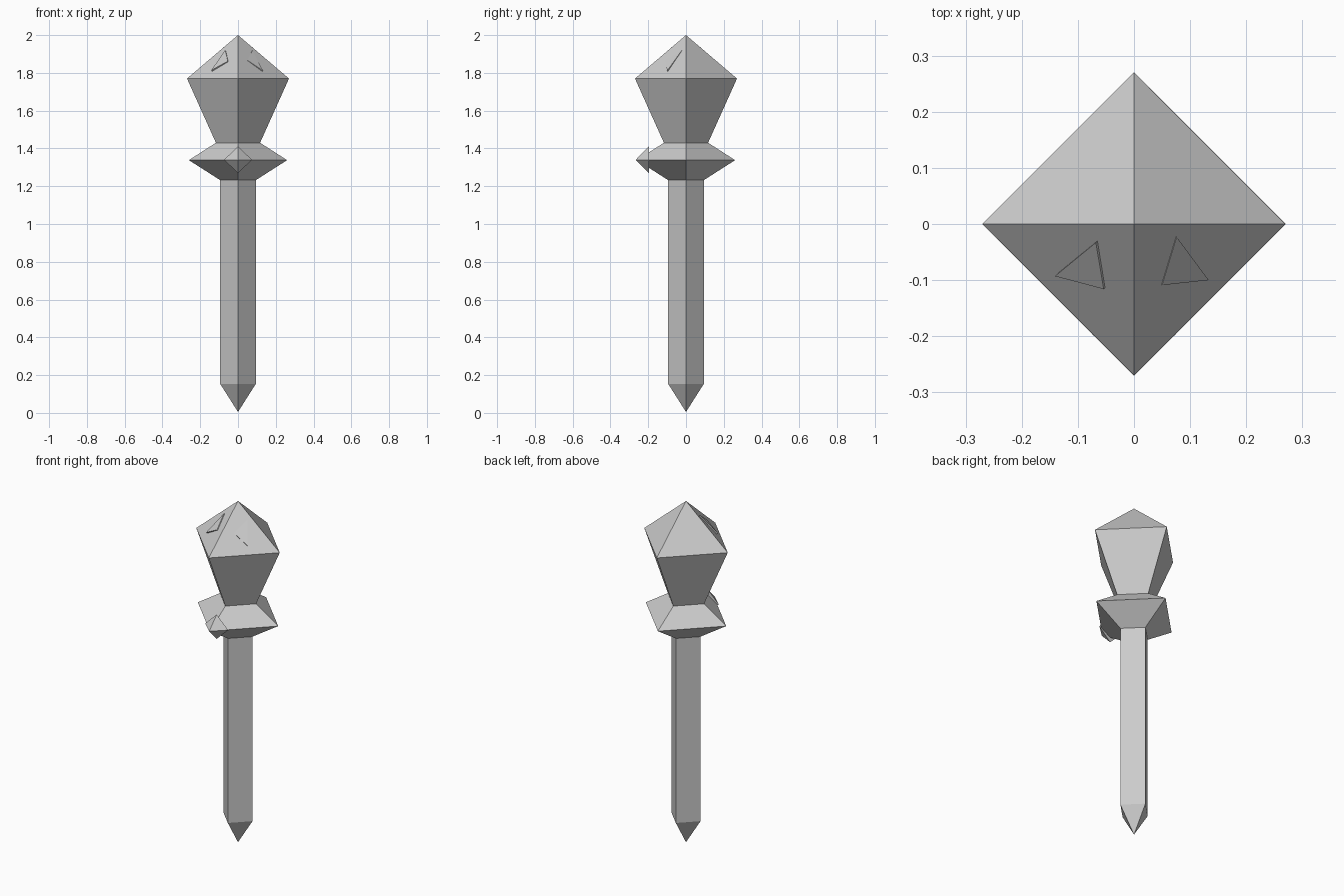
import bpy, bmesh
from mathutils import Vector

if "Cube" in bpy.data.objects:
    bpy.data.objects.remove(bpy.data.objects["Cube"])


def finish(name, bm):
    bmesh.ops.recalc_face_normals(bm, faces=bm.faces)
    mesh = bpy.data.meshes.new(name)
    bm.to_mesh(mesh)
    bm.free()
    obj = bpy.data.objects.new(name, mesh)
    bpy.context.collection.objects.link(obj)
    return obj


def diamond_lathe(name, profile):
    """Four-sided solid with corners on the axes; profile is (radius, z)."""
    bm = bmesh.new()
    rings = []
    for r, z in profile:
        if r == 0:
            rings.append([bm.verts.new((0, 0, z))] * 4)
        else:
            rings.append([bm.verts.new((x * r, y * r, z))
                          for x, y in ((1, 0), (0, 1), (-1, 0), (0, -1))])
    for low, high in zip(rings, rings[1:]):
        for i in range(4):
            j = (i + 1) % 4
            bm.faces.new(dict.fromkeys((low[i], low[j], high[j], high[i])))
    return finish(name, bm)


def eye(name, corners, side):
    """Thin triangular plate set into a sloping front face of the head."""
    normal = Vector((side * 0.23, -0.23, 0.27)).normalized()
    bm = bmesh.new()
    front = [bm.verts.new(c) for c in corners]
    back = [bm.verts.new(Vector(c) - normal * 0.02) for c in corners]
    bm.faces.new(front)
    bm.faces.new(back[::-1])
    for i in range(3):
        j = (i + 1) % 3
        bm.faces.new((front[i], back[i], back[j], front[j]))
    return finish(name, bm)


# Shaft with pointed foot, flared collar and faceted head
diamond_lathe("shaft", [(0, 0.005), (0.094, 0.153), (0.094, 1.232)])
diamond_lathe("collar", [(0.094, 1.232), (0.26, 1.338), (0.117, 1.43)])
diamond_lathe("head", [(0.117, 1.43), (0.27, 1.77), (0, 2.0)])

# Pyramid gem on the front corner of the collar
bm = bmesh.new()
base = [bm.verts.new((x, -0.197, 1.34 + z))
        for x, z in ((0.074, 0), (0, 0.071), (-0.074, 0), (0, -0.071))]
tip = bm.verts.new((0, -0.266, 1.34))
bm.faces.new(base)
for i in range(4):
    bm.faces.new((base[i], base[(i + 1) % 4], tip))
finish("gem", bm)

# Two slanted triangular eyes
eye("left_eye", [(-0.141, -0.093, 1.814), (-0.068, -0.033, 1.922),
                 (-0.054, -0.116, 1.862)], -1)
eye("right_eye", [(0.133, -0.1, 1.811), (0.076, -0.023, 1.918),
                  (0.05, -0.109, 1.867)], 1)
